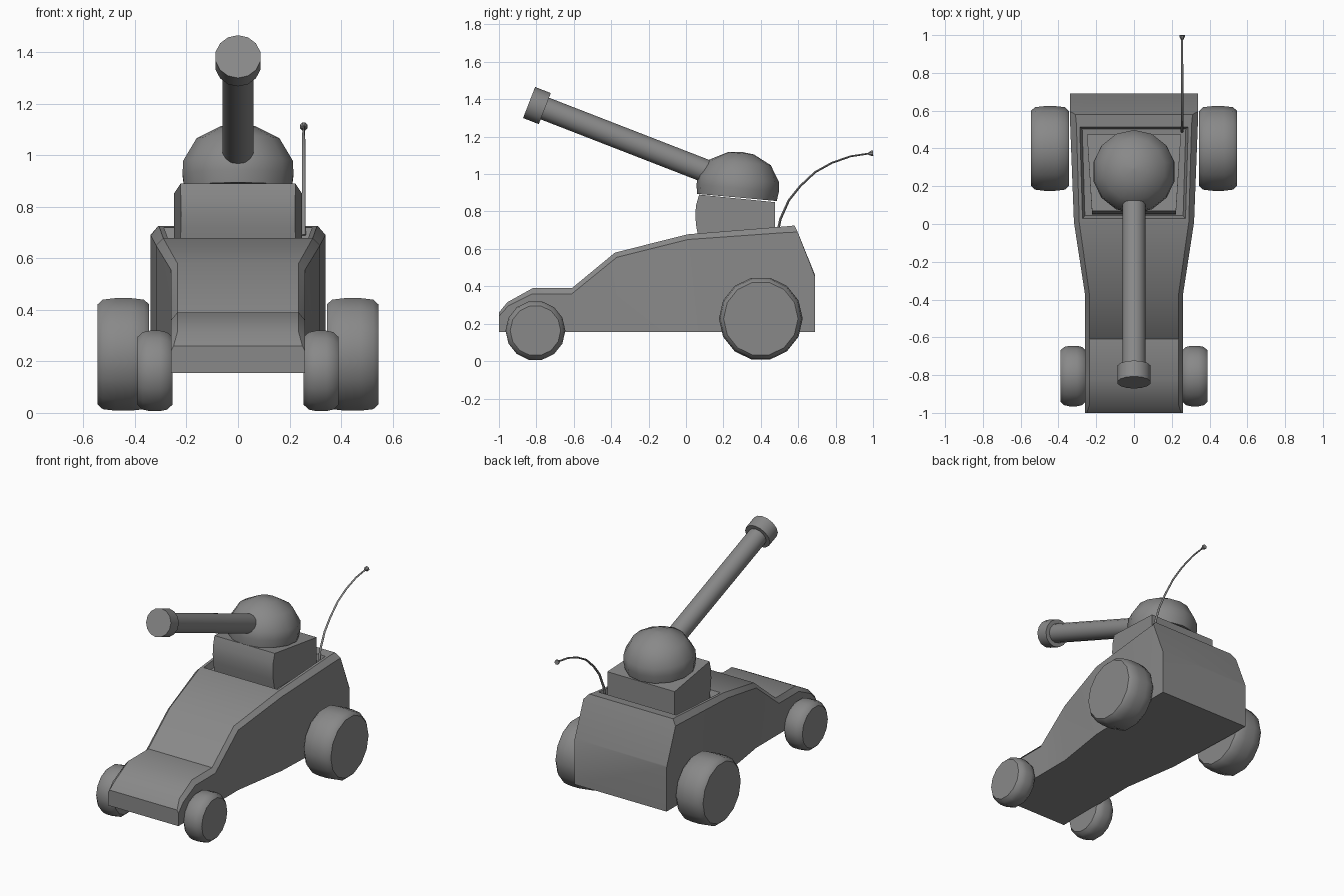
import bpy, bmesh, math
from mathutils import Vector, Matrix

if "Cube" in bpy.data.objects:
    bpy.data.objects.remove(bpy.data.objects["Cube"])

grey = bpy.data.materials.new("grey paint")
grey.diffuse_color = (0.25, 0.25, 0.25, 1)
grey.use_nodes = True
grey.node_tree.nodes["Principled BSDF"].inputs["Base Color"].default_value = grey.diffuse_color


def finish(name, bm, angle=40):
    bmesh.ops.remove_doubles(bm, verts=bm.verts, dist=1e-4)
    bmesh.ops.recalc_face_normals(bm, faces=bm.faces)
    me = bpy.data.meshes.new(name)
    bm.to_mesh(me)
    bm.free()
    me.materials.append(grey)
    ob = bpy.data.objects.new(name, me)
    bpy.context.collection.objects.link(ob)
    bpy.ops.object.select_all(action='DESELECT')
    ob.select_set(True)
    bpy.context.view_layer.objects.active = ob
    bpy.ops.object.shade_smooth_by_angle(angle=math.radians(angle))
    return ob


def loft(bm, rings):
    """Skin closed rings of equal length and cap both ends."""
    rows = [[bm.verts.new(p) for p in r] for r in rings]
    n = len(rows[0])
    for a, b in zip(rows, rows[1:]):
        for i in range(n):
            bm.faces.new((a[i], a[(i + 1) % n], b[(i + 1) % n], b[i]))
    bm.faces.new(rows[0])
    bm.faces.new(rows[-1])


def lathe(name, profile, n, origin, axis, angle=40):
    """Turn (radius, distance) points around an axis."""
    rot = Vector((0, 0, 1)).rotation_difference(Vector(axis)).to_matrix()
    bm = bmesh.new()
    turn = [2 * math.pi * (i + 0.5) / n for i in range(n)]
    loft(bm, [[Vector(origin) + rot @ Vector((r * math.cos(t), r * math.sin(t), h))
               for t in turn] for r, h in profile])
    return finish(name, bm, angle)


# Body: (half width, top half width, shoulder y, shoulder z, top y, top z)
stations = [
    (0.26, 0.25, -1.00, 0.24, -1.00, 0.26),
    (0.26, 0.235, -0.95, 0.295, -0.955, 0.315),
    (0.26, 0.235, -0.82, 0.36, -0.82, 0.39),
    (0.26, 0.235, -0.61, 0.36, -0.61, 0.39),
    (0.26, 0.235, -0.37, 0.555, -0.38, 0.58),
    (0.318, 0.29, 0.01, 0.65, 0.01, 0.678),
    (0.338, 0.305, 0.53, 0.687, 0.53, 0.72),
    (0.34, 0.31, 0.597, 0.69, 0.58, 0.725),
    (0.34, 0.339, 0.69, 0.45, 0.69, 0.46),
]
bm = bmesh.new()
loft(bm, [[(-w, ys, 0.155), (-w, ys, zs), (-t, yt, zt),
           (t, yt, zt), (w, ys, zs), (w, ys, 0.155)]
          for w, t, ys, zs, yt, zt in stations])
# Sunken roof panel under the turret
bmesh.ops.recalc_face_normals(bm, faces=bm.faces)
roof = [f for f in bm.faces if f.normal.z > 0.9
        and 0.2 < f.calc_center_median().y < 0.4]
bmesh.ops.inset_region(bm, faces=roof, thickness=0.025)
bmesh.ops.inset_region(bm, faces=roof, thickness=0.018, depth=-0.04)
finish("body", bm, 35)

# Turret base with a bulging front
bm = bmesh.new()
side = [(0.07, 0.64), (0.055, 0.72), (0.05, 0.77), (0.053, 0.83),
        (0.07, 0.89), (0.475, 0.85), (0.475, 0.66)]
loft(bm, [[(s * (0.222 + 0.065 * max(y - 0.06, 0)), y, z) for y, z in side]
          for s in (-1, 1)])
finish("turret_base", bm, 35)

# Turret dome, leaning slightly back
lathe("turret_dome", [(0.214, 0), (0.221, 0.05), (0.218, 0.1), (0.165, 0.188),
                      (0.07, 0.237), (0.002, 0.245)],
      14, (0, 0.272, 0.875), (0, 0.09, 1), 50)

# Gun barrel and muzzle
aim = Vector((0, -0.932, 0.362)).normalized()
root = Vector((0, 0.16, 0.995))
lathe("gun_barrel", [(0.062, 0), (0.062, 1.0)], 14, root, aim)
lathe("gun_muzzle", [(0.089, 0), (0.089, 0.09)], 14, Vector((0, -0.755, 1.35)), aim)

# Wheels: centre y, radius, inner x, outer x
for label, y, r, x0, x1 in (("front", -0.805, 0.16, 0.255, 0.39),
                            ("rear", 0.4, 0.224, 0.345, 0.545)):
    b = 0.025
    width = x1 - x0
    profile = [(r - b, 0), (r - 0.006, b * 0.8), (r, width * 0.35),
               (r, width * 0.65), (r - 0.006, width - b * 0.8), (r - b, width)]
    for tag, s in (("left", -1), ("right", 1)):
        lathe(label + "_wheel_" + tag, profile, 14,
              (s * x0, y, r + 0.003), (s, 0, 0), 38)

# Antenna: bent rod with a small flared tip
path = [(0.49, 0.69), (0.505, 0.76), (0.55, 0.86), (0.61, 0.935),
        (0.69, 1.01), (0.78, 1.06), (0.88, 1.095), (0.98, 1.11)]
bm = bmesh.new()
rings = []
for i, (y, z) in enumerate(path):
    a, c = path[max(i - 1, 0)], path[min(i + 1, len(path) - 1)]
    d = Vector((0, c[0] - a[0], c[1] - a[1])).normalized()
    up = d.cross(Vector((1, 0, 0)))
    rad = 0.008 - 0.0004 * i
    rings.append([Vector((0.255, y, z)) + rad * (math.cos(k * math.pi / 3) * Vector((1, 0, 0))
                  + math.sin(k * math.pi / 3) * up) for k in range(6)])
loft(bm, rings)
finish("antenna_rod", bm, 60)
lathe("antenna_tip", [(0.007, 0), (0.016, 0.017), (0.016, 0.025)], 8,
      (0.255, 0.975, 1.109), (0, 1, 0.1))
